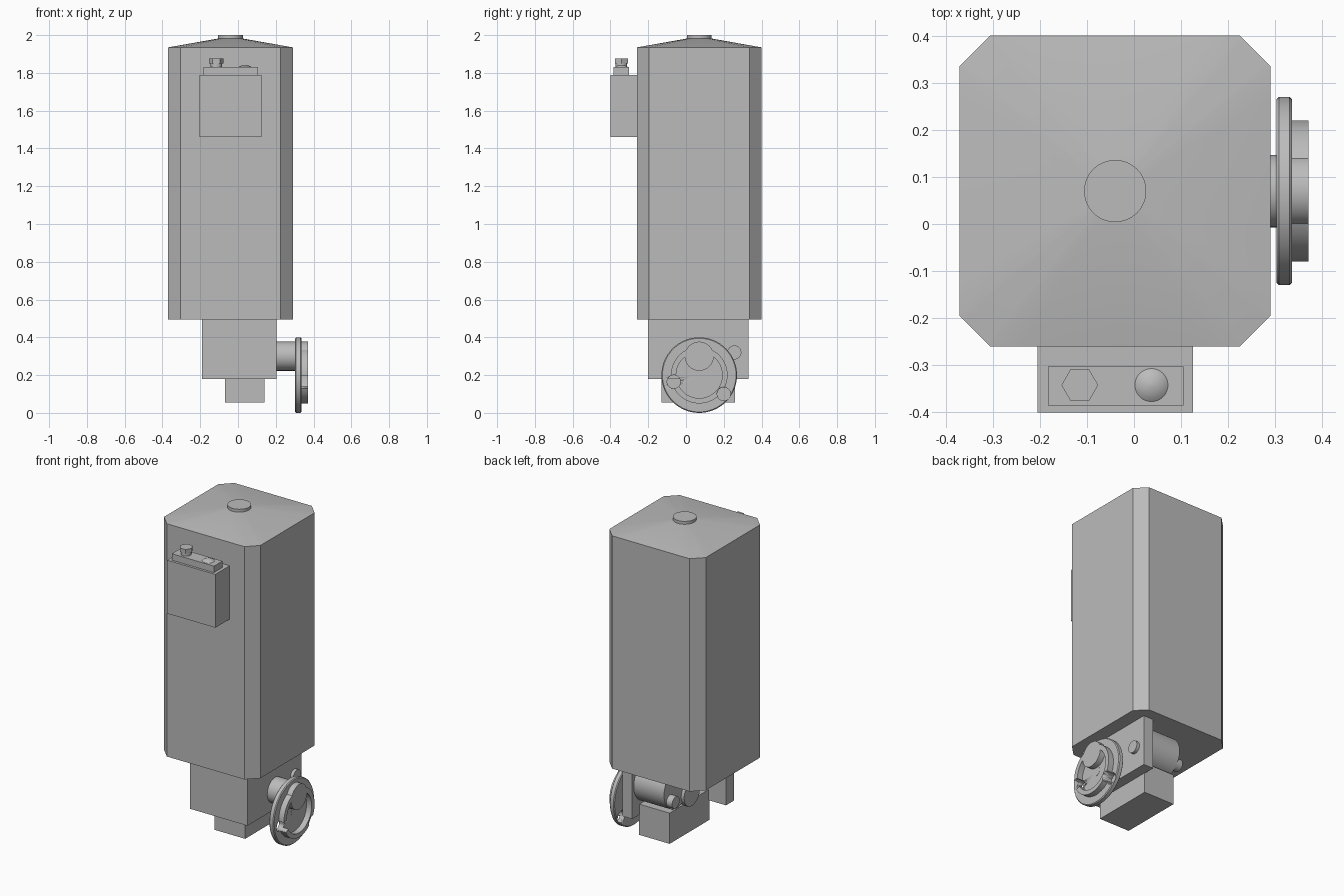
import bpy, bmesh, math
from mathutils import Matrix, Vector

if "Cube" in bpy.data.objects:
    bpy.data.objects.remove(bpy.data.objects["Cube"])

grey = bpy.data.materials.new("plain_grey")
grey.use_nodes = True
COLOUR = (0.5, 0.5, 0.5, 1)
grey.diffuse_color = COLOUR
grey.node_tree.nodes["Principled BSDF"].inputs["Base Color"].default_value = COLOUR


def finish(name, bm, smooth=False, angle=35):
    bmesh.ops.recalc_face_normals(bm, faces=bm.faces)
    mesh = bpy.data.meshes.new(name)
    bm.to_mesh(mesh)
    bm.free()
    mesh.materials.append(grey)
    ob = bpy.data.objects.new(name, mesh)
    bpy.context.collection.objects.link(ob)
    if smooth:
        bpy.ops.object.select_all(action="DESELECT")
        bpy.context.view_layer.objects.active = ob
        ob.select_set(True)
        bpy.ops.object.shade_smooth_by_angle(angle=math.radians(angle))
    return ob


def box(name, x, y, z):
    bm = bmesh.new()
    bmesh.ops.create_cube(bm, size=1)
    for v in bm.verts:
        v.co = Vector([(r[0] + r[1]) / 2 + c * (r[1] - r[0])
                       for r, c in zip((x, y, z), v.co)])
    return finish(name, bm)


def lathe(name, profile, centre, axis="Z", sides=48, closed=False):
    """Spin (radius, height) points round an axis through centre."""
    bm = bmesh.new()
    rings = []
    for r, h in profile:
        ring = []
        for i in range(sides):
            a = math.tau * i / sides
            ring.append(bm.verts.new((r * math.cos(a), r * math.sin(a), h)))
        rings.append(ring)
    pairs = list(zip(rings, rings[1:]))
    if closed:
        pairs.append((rings[-1], rings[0]))
    else:
        bm.faces.new(rings[0])
        bm.faces.new(rings[-1])
    for a, b in pairs:
        for i in range(sides):
            j = (i + 1) % sides
            bm.faces.new((a[i], a[j], b[j], b[i]))
    if axis == "X":
        bm.transform(Matrix.Rotation(math.pi / 2, 4, "Y"))
    bm.transform(Matrix.Translation(centre))
    return finish(name, bm, sides > 8)


def rod(name, x0, x1, y, z, r):
    return lathe(name, [(r, x0), (r, x1)], (0, y, z), "X")


# Housing: chamfered square column with a shallow roof blending to a circle
CX, CY = -0.04, 0.07
HALF, CUT = 0.33, 0.265
corners = [(HALF, -CUT), (HALF, CUT), (CUT, HALF), (-CUT, HALF),
           (-HALF, CUT), (-HALF, -CUT), (-CUT, -HALF), (CUT, -HALF)]
bm = bmesh.new()
low, high = [[bm.verts.new((CX + x, CY + y, z)) for x, y in corners] for z in (0.495, 1.935)]
bm.faces.new(low)
for i in range(8):
    j = (i + 1) % 8
    bm.faces.new((low[i], low[j], high[j], high[i]))
finish("housing", bm)

bm = bmesh.new()
PER = 8
rim = []
for i, (x, y) in enumerate(corners):
    nx, ny = corners[(i + 1) % 8]
    for k in range(PER):
        t = k / PER
        rim.append((x + (nx - x) * t, y + (ny - y) * t))
outer = [bm.verts.new((CX + x, CY + y, 1.935)) for x, y in rim]
inner = []
for x, y in rim:
    s = 0.065 / math.hypot(x, y)
    inner.append(bm.verts.new((CX + x * s, CY + y * s, 1.982)))
for i in range(len(rim)):
    j = (i + 1) % len(rim)
    bm.faces.new((outer[i], outer[j], inner[j], inner[i]))
bm.faces.new(inner)
finish("roof", bm, True)
lathe("roof_cap", [(0.066, 1.97), (0.066, 2.0)], (CX, CY, 0))

# Control box with lid, hexagonal knob and button
box("control_box", (-0.205, 0.125), (-0.40, -0.26), (1.46, 1.79))
box("control_lid", (-0.183, 0.105), (-0.385, -0.302), (1.79, 1.83))
lathe("knob_stem", [(0.03, 1.83), (0.03, 1.86)], (-0.115, -0.342, 0))
lathe("knob_head", [(0.039, 1.85), (0.039, 1.875)], (-0.115, -0.342, 0), sides=6)
lathe("button", [(0.035, 1.83), (0.027, 1.836), (0.014, 1.841), (0.001, 1.843)],
      (0.037, -0.342, 0))

# Bracket plates below the housing, and the lower block
box("front_plate", (-0.19, 0.205), (-0.20, -0.12), (0.18, 0.5))
box("side_plate", (0.137, 0.205), (-0.20, 0.33), (0.18, 0.5))
box("lower_block", (-0.07, 0.14), (-0.13, 0.26), (0.055, 0.245))

# Gear drum and its shafts
rod("gear_drum", -0.07, 0.14, 0.19, 0.375, 0.125)
rod("small_shaft", -0.11, 0.225, 0.256, 0.32, 0.037)
rod("main_shaft", -0.09, 0.37, 0.07, 0.30, 0.077)

# Output wheel: stepped ring with a recessed web and two through holes
wheel = lathe("wheel", [(0.195, 0.303), (0.2, 0.308), (0.2, 0.33), (0.195, 0.335),
                        (0.15, 0.335), (0.15, 0.37), (0.122, 0.37), (0.122, 0.335),
                        (0.02, 0.335), (0.02, 0.303)],
              (0, 0.07, 0.2), "X", 64, True)
for y, z in ((-0.065, 0.165), (0.2, 0.1)):
    cutter = rod("hole_cutter", 0.2, 0.5, y, z, 0.035)
    cutter.hide_render = True
    cutter.hide_viewport = True
    cut = wheel.modifiers.new("hole", "BOOLEAN")
    cut.object = cutter
    cut.solver = "EXACT"
rod("wheel_boss", 0.304, 0.336, 0.07, 0.2, 0.03)
